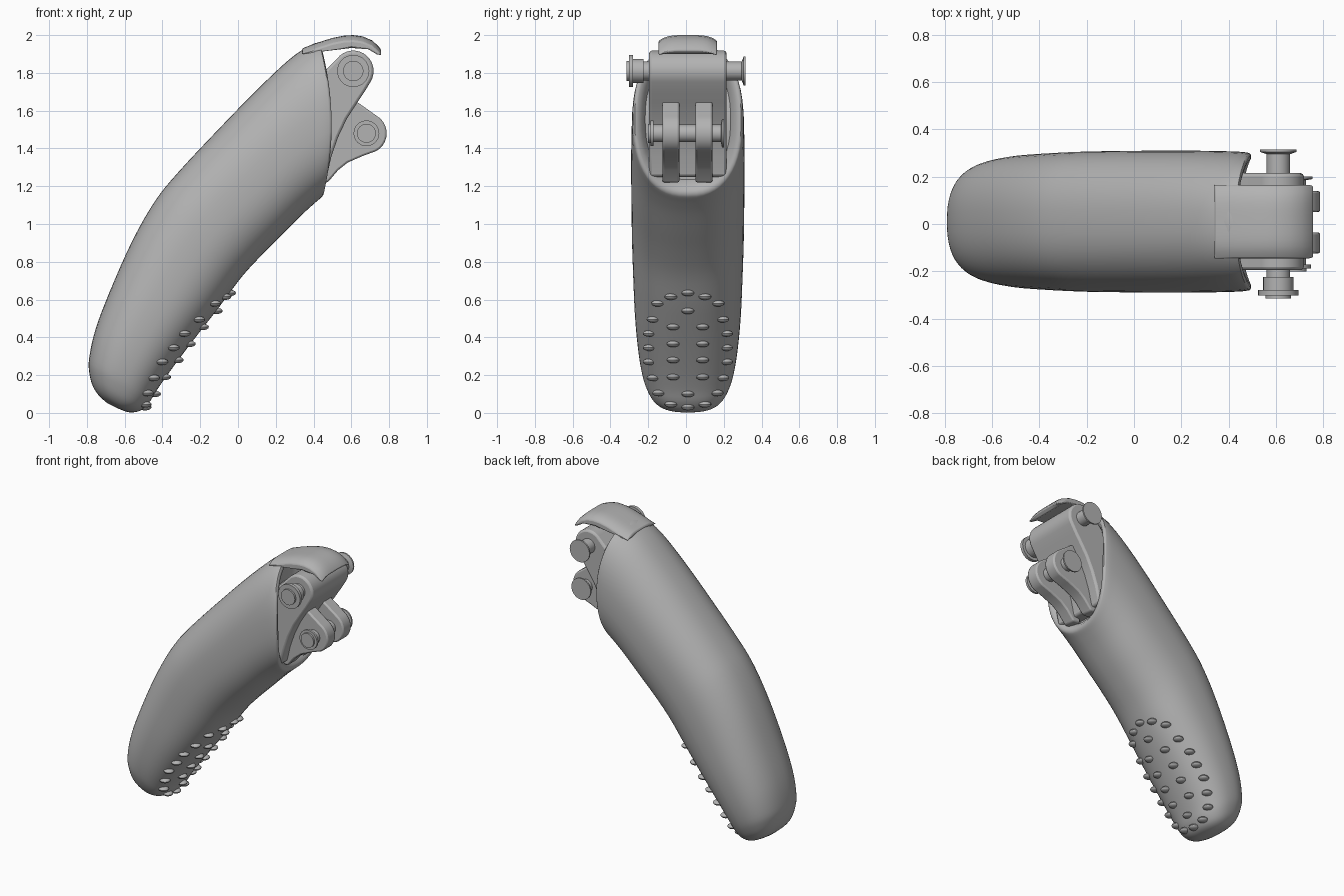
import bpy, bmesh
from math import sin, cos, pi, radians, copysign
from mathutils import Vector
from mathutils.bvhtree import BVHTree

cube = bpy.data.objects.get("Cube")
if cube:
    bpy.data.objects.remove(cube, do_unlink=True)

MID = 0.01  # centre plane of the shell

grey = bpy.data.materials.new("plain grey")
grey.use_nodes = True
grey.diffuse_color = (0.45, 0.45, 0.45, 1)
grey.node_tree.nodes["Principled BSDF"].inputs["Base Color"].default_value = (0.45, 0.45, 0.45, 1)


def finish(name, bm, bevel=0, angle=35):
    bmesh.ops.recalc_face_normals(bm, faces=bm.faces)
    mesh = bpy.data.meshes.new(name)
    bm.to_mesh(mesh)
    bm.free()
    mesh.materials.append(grey)
    mesh.shade_smooth()
    mesh.set_sharp_from_angle(angle=radians(angle))
    obj = bpy.data.objects.new(name, mesh)
    bpy.context.scene.collection.objects.link(obj)
    if bevel:
        mod = obj.modifiers.new("rounded edges", "BEVEL")
        mod.width = bevel
        mod.segments = 2
        mod.limit_method = "ANGLE"
        mod.angle_limit = radians(40)
    return obj


def loft(rings):
    """Skin closed rings of equal length and cap both ends."""
    bm = bmesh.new()
    loops = [[bm.verts.new(p) for p in ring] for ring in rings]
    for a, b in zip(loops, loops[1:]):
        for i in range(len(a)):
            j = (i + 1) % len(a)
            bm.faces.new((a[i], a[j], b[j], b[i]))
    bm.faces.new(loops[0])
    bm.faces.new(loops[-1])
    return bm


def arc(x, z, r, start, end, n=14):
    angles = [radians(start + (end - start) * i / n) for i in range(n + 1)]
    return [(x + r * cos(a), z + r * sin(a)) for a in angles]


def plate(name, profile, y, half, bevel):
    rings = [[(x, y + s * half, z) for x, z in profile] for s in (-1, 1)]
    return finish(name, loft(rings), bevel)


def pin(name, x, z, steps):
    """Turned part along y from (y, radius) steps."""
    rings = [[(x + r * cos(2 * pi * i / 32), y, z + r * sin(2 * pi * i / 32))
              for i in range(32)] for y, r in steps]
    return finish(name, loft(rings))


# Shell: stations of top x, z, bottom x, z, half width, forward bow
stations = [
    (-0.69, 0.05, -0.64, 0.025, 0.05, 0),
    (-0.735, 0.09, -0.575, 0.003, 0.13, 0),
    (-0.768, 0.14, -0.515, 0.013, 0.18, 0),
    (-0.787, 0.21, -0.47, 0.055, 0.215, 0),
    (-0.788, 0.29, -0.43, 0.12, 0.24, 0),
    (-0.755, 0.44, -0.36, 0.22, 0.262, 0),
    (-0.68, 0.64, -0.24, 0.38, 0.28, 0),
    (-0.56, 0.91, -0.10, 0.56, 0.29, 0),
    (-0.44, 1.12, 0.02, 0.72, 0.296, 0),
    (-0.32, 1.27, 0.13, 0.84, 0.298, 0),
    (-0.10, 1.505, 0.24, 0.95, 0.3, 0.01),
    (0.10, 1.71, 0.34, 1.05, 0.3, 0.02),
    (0.27, 1.87, 0.40, 1.105, 0.298, 0.035),
    (0.38, 1.945, 0.435, 1.135, 0.295, 0.045),
    (0.43, 1.962, 0.445, 1.145, 0.29, 0.05),
]


def section(st, count=56, power=2.4):
    tx, tz, bx, bz, w, bow = st
    ring = []
    for i in range(count):
        c, s = cos(2 * pi * i / count), sin(2 * pi * i / count)
        u = copysign(abs(c) ** (2 / power), c)
        v = copysign(abs(s) ** (2 / power), s)
        ring.append(((tx + bx) / 2 + v * (tx - bx) / 2 + bow * (1 - v * v),
                     MID + w * u, (tz + bz) / 2 + v * (tz - bz) / 2))
    return ring


def blend(a, b, c, d, t):
    return 0.5 * (2 * b + (c - a) * t + (2 * a - 5 * b + 4 * c - d) * t * t
                  + (3 * b - a - 3 * c + d) * t ** 3)


rings = []
last = len(stations) - 1
for k in range(last):
    four = [stations[min(max(k + o, 0), last)] for o in (-1, 0, 1, 2)]
    for step in range(4):
        rings.append(section([blend(*q, step / 4) for q in zip(*four)]))
rim = section(stations[-1])
rings.append(rim)

# Rounded rim and shallow socket
zc = (stations[-1][1] + stations[-1][3]) / 2
for scale, push in ((0.97, 0.008), (0.92, 0.006), (0.84, -0.015), (0.78, -0.05), (0.05, -0.05)):
    rings.append([(x + push, MID + (y - MID) * scale, zc + (z - zc) * scale) for x, y, z in rim])
shell_bm = loft(rings)
tree = BVHTree.FromBMesh(shell_bm)
finish("shell", shell_bm, angle=50)

# Hood over the upper hinge, crowned across its width
hood_top = [(0.34, 1.93), (0.42, 1.96), (0.5, 1.985), (0.56, 1.997), (0.61, 2.0),
            (0.66, 1.993), (0.71, 1.972), (0.745, 1.94), (0.76, 1.918)]
hood_under = [(0.735, 1.898), (0.715, 1.91), (0.69, 1.925), (0.6, 1.932), (0.34, 1.9)]
hood = []
for i in range(-6, 7):
    t = i / 6
    hood.append([(x, MID + 0.155 * t, z - 0.03 * t ** 4) for x, z in hood_top]
                + [(x, MID + 0.155 * t, z) for x, z in hood_under])
finish("hood", loft(hood), 0.008)

# Hinge block with a round knuckle
knuckle = arc(0.61, 1.81, 0.108, 130, -32) + [
    (0.67, 1.7), (0.63, 1.64), (0.575, 1.555), (0.53, 1.46), (0.495, 1.36),
    (0.47, 1.25), (0.38, 1.25), (0.37, 1.75), (0.44, 1.79)]
plate("hinge_block", knuckle, MID, 0.205, 0.014)

# Pair of lower lugs
lug = arc(0.68, 1.48, 0.107, 58, -62) + [
    (0.66, 1.36), (0.58, 1.325), (0.53, 1.285), (0.475, 1.22), (0.42, 1.22),
    (0.43, 1.5), (0.55, 1.62), (0.625, 1.65)]
for side, offset in (("right", -0.0875), ("left", 0.0875)):
    plate(side + "_lug", lug, 0.0075 + offset, 0.045, 0.01)

# Pins with a flange at one end and a clip at the other
pin("upper_pin", 0.61, 1.81, [
    (-0.315, 0.045), (-0.315, 0.054), (-0.302, 0.054), (-0.302, 0.085), (-0.28, 0.085),
    (-0.28, 0.064), (-0.225, 0.064), (-0.225, 0.05), (0.295, 0.05), (0.305, 0.077), (0.315, 0.077)])
pin("lower_pin", 0.68, 1.48, [
    (-0.2, 0.04), (-0.2, 0.05), (-0.188, 0.05), (-0.188, 0.068), (-0.172, 0.068),
    (-0.172, 0.047), (0.185, 0.047), (0.19, 0.075), (0.2, 0.075)])

# Grip studs seated on the inner fingertip surface
studs = [(0, 0.635), (0, 0.54), (0, 0.1), (0, 0.03)]
mirrored = [(0.09, 0.615), (0.16, 0.58), (0.185, 0.495), (0.205, 0.42), (0.205, 0.345),
            (0.205, 0.27), (0.185, 0.185), (0.155, 0.105), (0.09, 0.045),
            (0.078, 0.455), (0.078, 0.365), (0.078, 0.28), (0.078, 0.19)]
studs += [(s * y, z) for y, z in mirrored for s in (-1, 1)]
bm = bmesh.new()
for y, z in studs:
    hit, normal, _, _ = tree.ray_cast(Vector((0.3, MID + y, z)), Vector((-1, 0, 0)))
    if hit is None:
        continue
    if normal.x < 0:
        normal = -normal
    new = bmesh.ops.create_uvsphere(bm, u_segments=16, v_segments=8, radius=0.034)["verts"]
    bmesh.ops.scale(bm, vec=(1, 1, 0.5), verts=new)
    turn = normal.to_track_quat("Z", "Y").to_matrix()
    bmesh.ops.rotate(bm, cent=(0, 0, 0), matrix=turn, verts=new)
    bmesh.ops.translate(bm, vec=hit, verts=new)
finish("grip_studs", bm)
